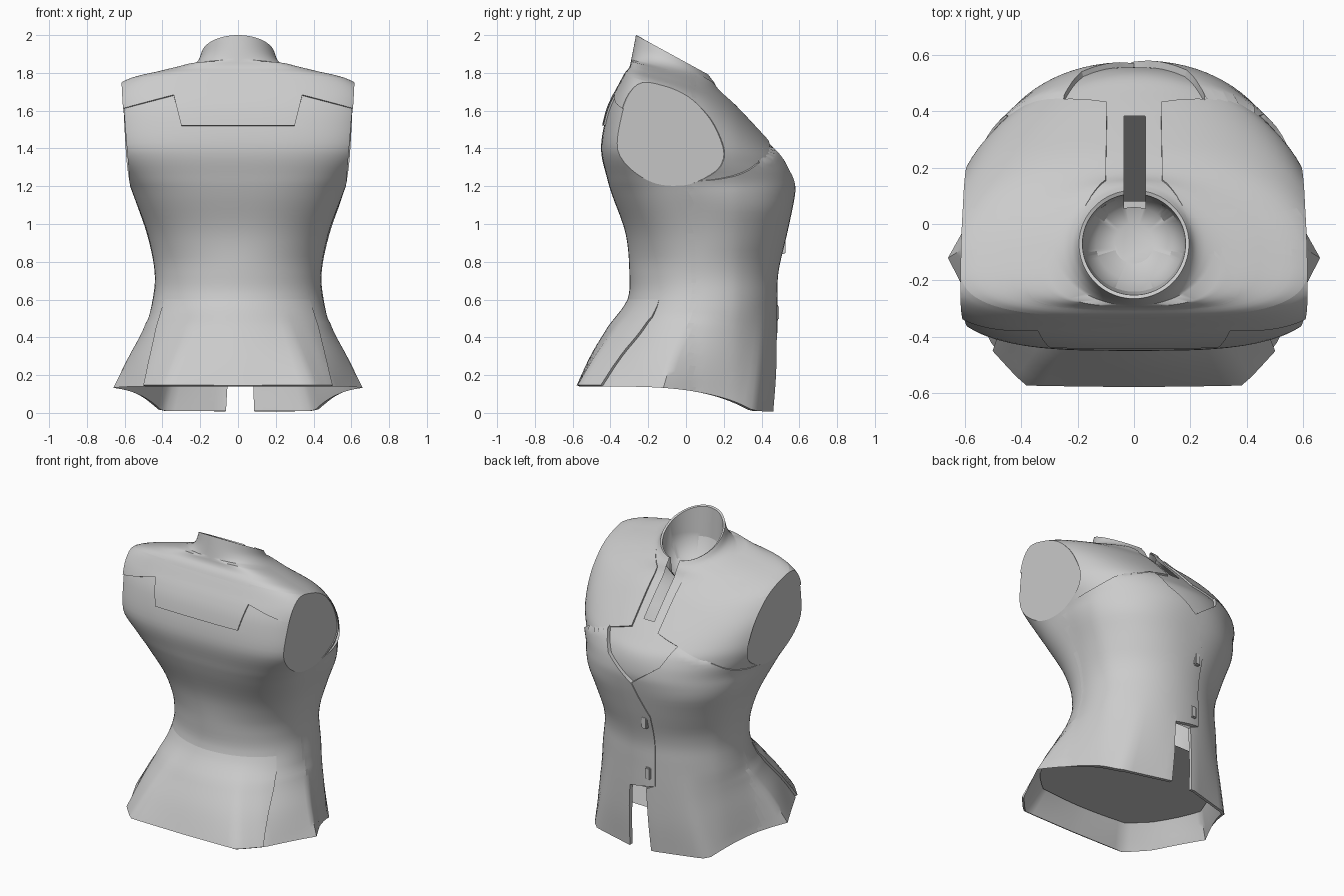
import bpy, bmesh, math
from mathutils import Vector

if "Cube" in bpy.data.objects:
    bpy.data.objects.remove(bpy.data.objects["Cube"], do_unlink=True)

cloth = bpy.data.materials.new("light_grey_cloth")
cloth.use_nodes = True
GREY = (0.6, 0.6, 0.6, 1)
cloth.diffuse_color = GREY
cloth.node_tree.nodes["Principled BSDF"].inputs["Base Color"].default_value = GREY

SIDES = 96
STEPS = 5
# Cornered hem plan, right half, in units of the section's own reach
HEM = [(0, -1), (.58, -.99), (.76, -.7), (1, 0), (.6, .84), (.12, 1), (0, 1)]


def clamp(v):
    return max(0.0, min(1.0, v))


def finish(bm, name, angle=42):
    mesh = bpy.data.meshes.new(name)
    bm.to_mesh(mesh)
    bm.free()
    obj = bpy.data.objects.new(name, mesh)
    bpy.context.collection.objects.link(obj)
    mesh.materials.append(cloth)
    bpy.ops.object.select_all(action="DESELECT")
    obj.select_set(True)
    bpy.context.view_layer.objects.active = obj
    bpy.ops.object.shade_smooth_by_angle(angle=math.radians(angle))


def hem_scale(x, y):
    """Factor that moves a section point onto the cornered hem plan."""
    best = 9
    for (ax, ay), (bx, by) in zip(HEM, HEM[1:]):
        ex, ey = bx - ax, by - ay
        across = abs(x) * ey - y * ex
        if across > 1e-6:
            best = min(best, (ax * ey - ay * ex) / across)
    return best


def ring(bm, row):
    """One tilted cross-section: squarer at the back, rounder at the chest."""
    z_back, z_front, y_back, y_front, half, mid = row
    verts = []
    for i in range(SIDES):
        a = 2 * math.pi * i / SIDES
        c, s = math.cos(a), math.sin(a)
        if half < 0.3:
            n = 2
        elif s > 0:
            n = 2.05 + 0.4 * clamp(1 - abs(z_back - 1.1) / 0.28)
        else:
            n = 2 + 1.2 * clamp((z_back - 0.8) / 0.6)
        x = math.copysign(abs(c) ** (2 / n), c)
        y = math.copysign(abs(s) ** (2 / n), s)
        k = 1 + clamp((0.55 - z_back) / 0.4) * (hem_scale(x, y) - 1)
        x *= k * half
        y = mid + y * k * (y_front - mid if s > 0 else mid - y_back)
        t = (y - y_back) / (y_front - y_back)
        if z_back < 0.5:
            t = clamp(t / 0.9) ** 4
        verts.append(bm.verts.new((x, y, z_back + (z_front - z_back) * t)))
    return verts


def spline(rows):
    """Smooth in-between sections."""
    out = []
    for i in range(len(rows) - 1):
        p = [rows[max(0, min(len(rows) - 1, i + k))] for k in (-1, 0, 1, 2)]
        for s in range(STEPS):
            t = s / STEPS
            out.append([b + t * (c - a) / 2 + t * t * (a - 2.5 * b + 2 * c - d / 2)
                        + t ** 3 * (1.5 * (b - c) + (d - a) / 2)
                        for a, b, c, d in zip(*p)])
    return out + [rows[-1]]


def bridge(bm, loops):
    for lo, hi in zip(loops, loops[1:]):
        for i in range(SIDES):
            j = (i + 1) % SIDES
            bm.faces.new((lo[i], lo[j], hi[j], hi[i]))


def cut(bm, faces, point, normal, clear=False):
    geom = set(faces)
    for f in faces:
        geom.update(f.edges)
        geom.update(f.verts)
    bmesh.ops.bisect_plane(bm, geom=list(geom), dist=1e-4, plane_co=point,
                           plane_no=normal, clear_outer=clear)


def inside(poly, x, z):
    hit = False
    for (ax, az), (bx, bz) in zip(poly, poly[1:] + poly[:1]):
        if (az > z) != (bz > z) and x < ax + (z - az) * (bx - ax) / (bz - az):
            hit = not hit
    return hit


def score(bm, poly, keep):
    """Cut an outline, seen along y, into the cloth."""
    for (ax, az), (bx, bz) in zip(poly, poly[1:] + poly[:1]):
        near = []
        for f in bm.faces:
            xs = [v.co.x for v in f.verts]
            zs = [v.co.z for v in f.verts]
            if (keep(f.calc_center_median()) and max(xs) > min(ax, bx) - 0.02
                    and min(xs) < max(ax, bx) + 0.02
                    and max(zs) > min(az, bz) - 0.02
                    and min(zs) < max(az, bz) + 0.02):
                near.append(f)
        if near:
            cut(bm, near, (ax, 0, az), (bz - az, 0, ax - bx))


def pick(bm, poly, keep):
    found = []
    for f in bm.faces:
        c = f.calc_center_median()
        if keep(c) and inside(poly, c.x, c.z):
            found.append(f)
    return found


def raise_panel(bm, faces, amount, fade):
    new = bmesh.ops.extrude_face_region(bm, geom=faces)["geom"]
    tops = {g for g in new if isinstance(g, bmesh.types.BMFace)}
    bm.normal_update()
    shifts = []
    for v in {v for f in tops for v in f.verts}:
        n = sum((f.normal for f in v.link_faces if f in tops), Vector())
        shifts.append((v, n.normalized() * amount * fade(v.co)))
    for v, shift in shifts:
        v.co += shift


def mirror(poly):
    return [(-x, z) for x, z in poly]


def front(c):
    return c.y > 0.02


def back(c):
    return c.y < -0.1


def open_front(c):
    return c.y > 0.06


def front_fade(c):
    return clamp((c.y - .05) / .2)


def yoke_fade(c):
    return clamp((1.78 - c.z) / .1) * clamp((-.18 - c.y) * 5)


def skirt_fade(c):
    return clamp((.6 - c.z) / .15)


# Garment shell: back height, front height, back y, front y, half width, widest y
rows = [
    (.14, .01, -.565, .44, .66, -.12), (.3, .2, -.49, .455, .58, -.07),
    (.45, .4, -.4, .46, .5, 0), (.6, .6, -.31, .46, .45, .05),
    (.75, .75, -.3, .465, .44, .05), (.95, .95, -.32, .51, .48, .04),
    (1.15, 1.13, -.39, .548, .55, -.03), (1.25, 1.22, -.42, .555, .59, -.1),
    (1.4, 1.32, -.45, .53, .67, -.14), (1.58, 1.4, -.42, .465, .69, -.14),
    (1.7, 1.52, -.37, .355, .69, -.14), (1.79, 1.62, -.33, .26, .62, -.12),
    (1.83, 1.7, -.3, .18, .45, -.1), (1.87, 1.75, -.29, .15, .285, -.08),
    (1.92, 1.77, -.28, .135, .22, -.07), (2, 1.79, -.265, .12, .195, -.07),
]
bm = bmesh.new()
loops = [ring(bm, r) for r in spline(rows)]
# Collar thickness and rounded neck hollow
for r in ((1.995, 1.785, -.252, .107, .183, -.07), (1.8, 1.69, -.24, .095, .175, -.07),
          (1.7, 1.64, -.2, .06, .135, -.07), (1.65, 1.62, -.14, .0, .07, -.07)):
    loops.append(ring(bm, r))
bridge(bm, loops)
bm.faces.new(loops[-1])
bm.normal_update()

# Armholes sliced off the shoulders, each closed by a flat panel
for s, name in ((1, "left_armhole"), (-1, "right_armhole")):
    upper = [f for f in bm.faces if f.calc_center_median().z > 1.16]
    cut(bm, upper, (s * .572, 0, 1.2), (s, 0, -.08), True)
    rim = {v for e in bm.edges if e.is_boundary for v in e.verts
           if v.co.x * s > .5 and v.co.z > 1.15}
    rim = sorted(rim, key=lambda v: s * math.atan2(v.co.z - 1.48, v.co.y + .1))
    cap = bmesh.new()
    cap.faces.new([cap.verts.new(v.co) for v in rim])
    finish(cap, name)

# Neck slot and hem slit
slot = [(-.035, 1.49), (.04, 1.49), (.04, 1.95), (-.035, 1.95)]
slit = [(-.07, -.1), (.09, -.1), (.07, .42), (-.04, .42)]
for poly in (slot, slit):
    score(bm, poly, open_front)
    bmesh.ops.delete(bm, geom=pick(bm, poly, open_front), context="FACES")

# Chest panels, front panels with overlap, back yoke and back skirt panel
bust = [(.8, 1.13), (.6, 1.21), (.45, 1.32), (.25, 1.4), (.18, 1.28), (0, 1.15)]
overlap = [(-.1, .93), (-.1, .45)]
chest = ([(.1, 1.73), (.095, 1.44), (.24, 1.4)] + bust[2::-1]
         + [(.8, 1.9), (.21, 1.86), (.17, 1.79)])
left_front = bust + overlap + [(.07, .42), (.09, -.1), (.8, -.1)]
right_front = mirror(bust) + overlap + [(-.04, .42), (-.07, -.1), (-.8, -.1)]
yoke = [(-.8, 1.56), (-.34, 1.68), (-.3, 1.52), (.3, 1.52), (.34, 1.68), (.8, 1.56),
        (.8, 1.82), (-.8, 1.82)]
skirt = [(-.5, .1), (-.39, .6), (.38, .6), (.5, .1)]
panels = [
    (chest, front, .011, front_fade), (mirror(chest), front, .011, front_fade),
    (left_front, front, .025, front_fade), (right_front, front, .019, front_fade),
    (yoke, back, .01, yoke_fade), (skirt, back, .015, skirt_fade),
]
for poly, keep, amount, fade in panels:
    score(bm, poly, keep)
picked = [pick(bm, poly, keep) for poly, keep, amount, fade in panels]
for faces, (poly, keep, amount, fade) in zip(picked, panels):
    raise_panel(bm, faces, amount, fade)
bmesh.ops.remove_doubles(bm, verts=bm.verts, dist=5e-4)
finish(bm, "vest_shell")

# Lining inside the skirt
bm = bmesh.new()
bm.faces.new(ring(bm, (.28, .28, -.49, .44, .58, -.07)))
finish(bm, "skirt_lining")

# Inner facing behind the neck slot
bm = bmesh.new()
bm.faces.new([bm.verts.new(p) for p in
              ((-.06, .4, 1.46), (.06, .4, 1.46), (.06, .08, .9), (-.06, .08, .9))])
finish(bm, "neck_facing")

# Front clasps
for name, y, z in (("upper_clasp", .512, .88), ("lower_clasp", .478, .53)):
    bm = bmesh.new()
    bmesh.ops.create_cube(bm, size=1)
    bmesh.ops.scale(bm, vec=(.04, .03, .08), verts=bm.verts)
    bmesh.ops.bevel(bm, geom=bm.edges[:], offset=.006, segments=2, affect="EDGES")
    bmesh.ops.translate(bm, vec=(-.06, y, z), verts=bm.verts)
    finish(bm, name)
